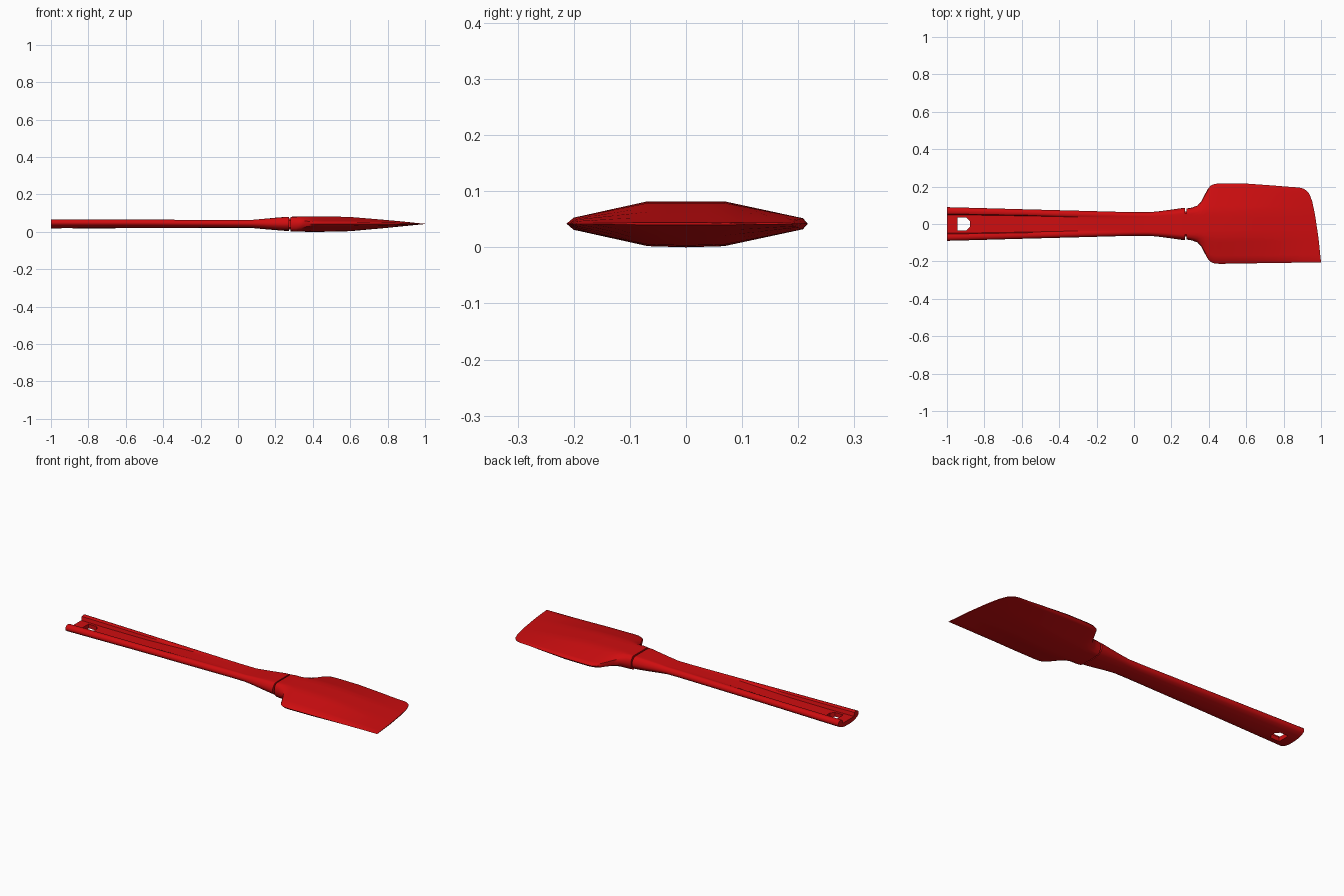
import bpy, bmesh, math

cube = bpy.data.objects.get("Cube")
if cube:
    bpy.data.objects.remove(cube, do_unlink=True)

red = bpy.data.materials.new("glossy red")
red.use_nodes = True
red.diffuse_color = (0.62, 0.004, 0.005, 1)
red.node_tree.nodes["Principled BSDF"].inputs["Base Color"].default_value = (0.62, 0.004, 0.005, 1)

ZC = 0.042  # height of the middle plane


def lerp_table(table, x):
    """Piecewise linear lookup in rows of (x, value, value...)."""
    if x <= table[0][0]:
        return table[0][1:]
    for a, b in zip(table, table[1:]):
        if x <= b[0]:
            t = (x - a[0]) / (b[0] - a[0])
            return tuple(p + (q - p) * t for p, q in zip(a[1:], b[1:]))
    return table[-1][1:]


def loft(name, rings, angle=35):
    """Skin closed rings of equal length and cap both ends."""
    bm = bmesh.new()
    rows = [[bm.verts.new(p) for p in ring] for ring in rings]
    n = len(rows[0])
    for a, b in zip(rows, rows[1:]):
        for i in range(n):
            j = (i + 1) % n
            bm.faces.new((a[i], a[j], b[j], b[i]))
    bm.faces.new(rows[0])
    bm.faces.new(rows[-1][::-1])
    bmesh.ops.recalc_face_normals(bm, faces=bm.faces)
    mesh = bpy.data.meshes.new(name)
    bm.to_mesh(mesh)
    bm.free()
    mesh.materials.append(red)
    obj = bpy.data.objects.new(name, mesh)
    bpy.context.collection.objects.link(obj)
    shade(obj, angle)
    return obj


def shade(obj, angle):
    bpy.ops.object.select_all(action='DESELECT')
    obj.select_set(True)
    bpy.context.view_layer.objects.active = obj
    bpy.ops.object.shade_smooth_by_angle(angle=math.radians(angle))


# Handle: half profiles (y / half width, height -1..1), grip and neck ends
GRIP = [(0, -1), (.35, -.95), (.65, -.74), (.88, -.38), (.98, -.05), (1, .25), (.97, .62),
        (.9, .88), (.8, 1), (.68, .96), (.6, .85), (.55, .85), (.3, .85), (0, .85)]
NECK = [(0, -1), (.35, -.98), (.68, -.88), (.85, -.62), (.97, -.3), (1, 0), (.97, .35),
        (.88, .7), (.76, .95), (.66, .98), (.55, 1), (.45, 1), (.25, 1), (0, 1)]
# x, half width, half height, groove depth, blend to neck profile
HANDLE = [(-1, .09, .0245, .020, 0), (-.85, .086, .024, .020, 0), (-.6, .079, .023, .016, 0),
          (-.45, .075, .0225, .009, .1), (-.3, .071, .0225, .002, .3), (-.1, .0655, .0225, 0, .5),
          (0, .063, .0225, 0, .6), (.08, .063, .0225, 0, .7), (.13, .0675, .027, 0, .8),
          (.2, .077, .033, 0, 1), (.25, .084, .037, 0, 1), (.273, .087, .037, 0, 1)]


def handle_ring(x, w, h, groove, blend):
    half = []
    for i, (g, n) in enumerate(zip(GRIP, NECK)):
        y = (g[0] + (n[0] - g[0]) * blend) * w
        z = ZC + (g[1] + (n[1] - g[1]) * blend) * h
        if i > 10:
            z -= groove
        half.append((x, y, z))
    return half + [(px, -py, pz) for px, py, pz in half[-2:0:-1]]


handle = loft("handle", [handle_ring(*s) for s in HANDLE])

# Hanging hole through the handle end
outline = [(-.945, -.034), (-.895, -.034), (-.877, -.015), (-.877, .015), (-.895, .034), (-.945, .034)]
cutter = loft("hole_cutter", [[(x, y, z) for x, y in outline] for z in (-.1, .2)])
cutter.hide_render = True
cut = handle.modifiers.new("hanging_hole", 'BOOLEAN')
cut.operation, cut.solver, cut.object = 'DIFFERENCE', 'EXACT', cutter
graph = bpy.context.evaluated_depsgraph_get()
handle.data = bpy.data.meshes.new_from_object(handle.evaluated_get(graph))
handle.modifiers.clear()
bpy.data.objects.remove(cutter, do_unlink=True)
shade(handle, 35)

# Core that joins handle and blade across the narrow gap
core = [(y, z) for y, z in ((-.068, -.018), (-.055, -.03), (.055, -.03), (.068, -.018),
                            (.068, .018), (.055, .03), (-.055, .03), (-.068, .018))]
loft("joint_core", [[(x, y, ZC + z) for y, z in core] for x in (.255, .30)])

# Blade: x, low edge y, high edge y, half thickness, rim half thickness
BLADE = [(.281, -.083, .083, .038, .02), (.31, -.088, .088, .039, .018), (.34, -.099, .099, .0395, .015),
         (.36, -.122, .122, .04, .012), (.38, -.16, .16, .04, .010), (.395, -.187, .188, .04, .009),
         (.41, -.203, .205, .04, .008), (.43, -.211, .214, .04, .008), (.46, -.213, .217, .04, .008),
         (.52, -.212, .217, .039, .008), (.6, -.211, .216, .037, .008), (.7, -.209, .211, .029, .007),
         (.8, -.208, .206, .021, .006), (.9, -.206, .2, .012, .004), (1, -.205, .195, .002, .001)]
# Slanted tip with one rounded corner: y, x
TIP = [(-.205, 1), (-.08, .987), (.05, .968), (.12, .953), (.16, .938), (.18, .922), (.19, .905), (.195, .885)]
SPAN = [-.94, -.8, -.62, -.45, -.32, -.16, 0, .16, .32, .45, .62, .74, .82, .9, .96]


def blade_ring(x, lo, hi, h, rim):
    top, bottom = [], []

    def place(y):
        if x <= .6:
            return x
        end = lerp_table(TIP, y)[0]
        return .6 + (x - .6) / .4 * (end - .6)

    for v in SPAN:
        y = v * (hi if v > 0 else -lo)
        edge = hi if y > 0 else -lo
        flat = min(.068, edge * .78)
        f = min(1, max(0, (edge - abs(y)) / (edge - flat)))
        t = rim + (h - rim) * f
        crown = .002 * max(0, 1 - abs(y) / .068) * (h / .04)
        top.append((place(y), y, ZC + t))
        bottom.append((place(y), y, ZC - t - crown))
    return ([(place(lo), lo, ZC)] + top + [(place(hi), hi, ZC)] + bottom[::-1])


loft("blade", [blade_ring(*s) for s in BLADE], 40)
